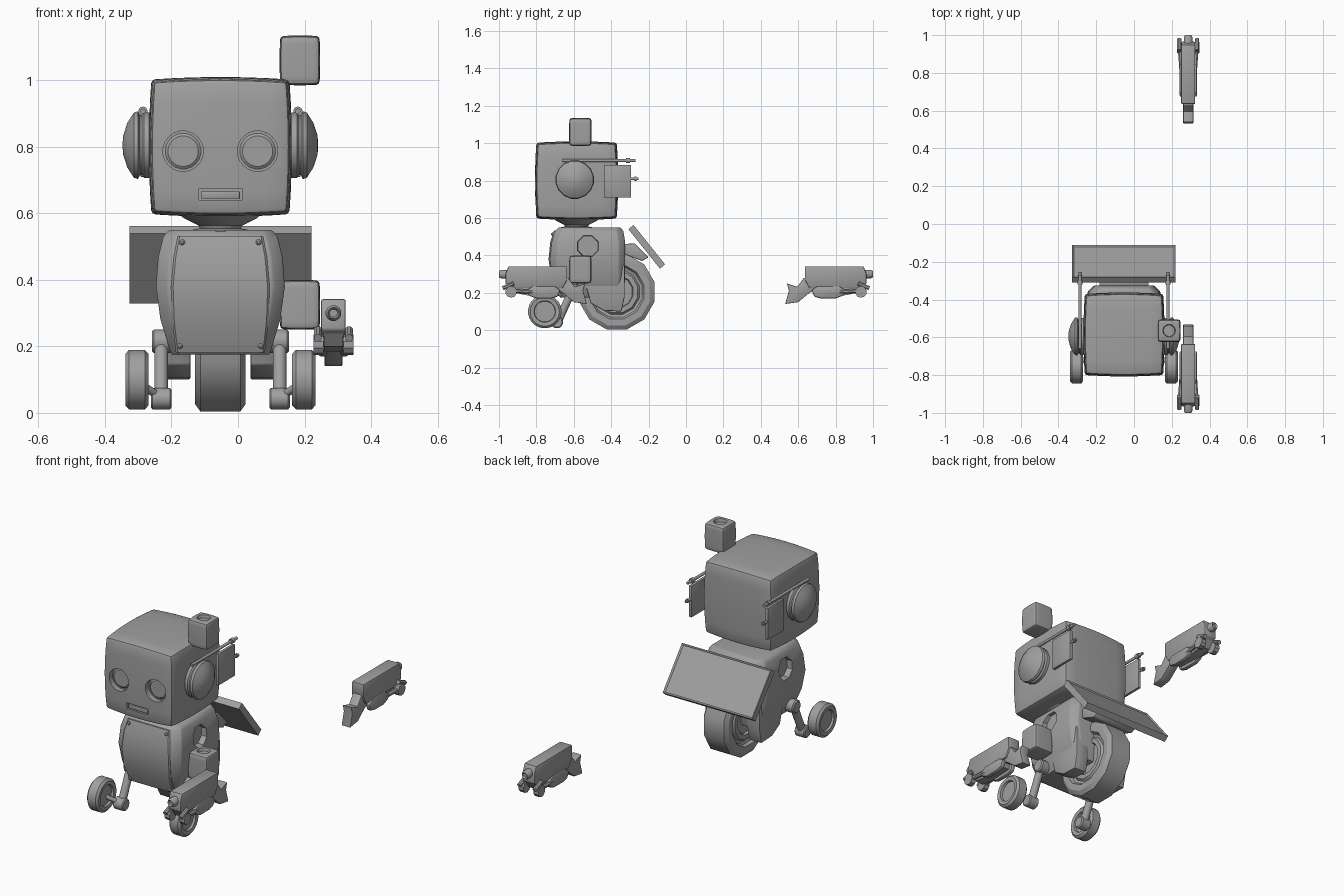
import bpy, bmesh, math
from mathutils import Vector, Matrix

if "Cube" in bpy.data.objects:
    bpy.data.objects.remove(bpy.data.objects["Cube"])

CX, CY = -0.053, -0.585          # robot centre line
grey = bpy.data.materials.new("plain grey")
grey.diffuse_color = (0.35, 0.35, 0.35, 1)
grey.use_nodes = True
grey.node_tree.nodes["Principled BSDF"].inputs["Base Color"].default_value = grey.diffuse_color
cutters = []


def finish(name, bm, bevel=0.0, segments=2):
    bmesh.ops.remove_doubles(bm, verts=bm.verts, dist=1e-5)
    bmesh.ops.recalc_face_normals(bm, faces=bm.faces)
    me = bpy.data.meshes.new(name)
    bm.to_mesh(me)
    bm.free()
    me.materials.append(grey)
    ob = bpy.data.objects.new(name, me)
    bpy.context.collection.objects.link(ob)
    if bevel:
        m = ob.modifiers.new("bevel", 'BEVEL')
        m.width, m.segments, m.limit_method = bevel, segments, 'ANGLE'
        m.angle_limit = math.radians(35)
    return ob


def box(name, c, size, bevel=0.0, bulge=0.0):
    """Box whose sides can swell outward in the middle."""
    bm = bmesh.new()
    bmesh.ops.create_cube(bm, size=2)
    if bulge:
        bmesh.ops.subdivide_edges(bm, edges=bm.edges, cuts=5, use_grid_fill=True)
    for v in bm.verts:
        x, y, z = v.co
        k = (1 - bulge * (y*y + z*z) / 2, 1 - bulge * (x*x + z*z) / 2, 1 - bulge * (x*x + y*y) / 2)
        v.co = [c[i] + v.co[i] * k[i] * size[i] / 2 for i in range(3)]
    return finish(name, bm, bevel)


def bridge(bm, rings, closed_ends=True):
    for a, b in zip(rings, rings[1:]):
        n = len(a)
        for i in range(n):
            bm.faces.new((a[i], a[(i+1) % n], b[(i+1) % n], b[i]))
    if closed_ends:
        bm.faces.new(rings[0])
        bm.faces.new(rings[-1])


def lathe(name, c, axis, profile, sides=24):
    """Spin (radius, height) points around an axis direction through c."""
    q = Vector(axis).to_track_quat('Z', 'Y')
    bm = bmesh.new()
    rings = []
    for r, h in profile:
        rings.append([bm.verts.new(Vector(c) + q @ Vector((
            r * math.cos(math.tau * (i + .5) / sides), r * math.sin(math.tau * (i + .5) / sides), h)))
            for i in range(sides)])
    bridge(bm, rings)
    return finish(name, bm)


def rod(name, a, b, r, sides=14):
    d = Vector(b) - Vector(a)
    return lathe(name, a, d, [(r, 0), (r, d.length)], sides)


def prism(name, x0, x1, pts, bevel=0.0):
    """Side profile of (y, z) points extruded across x."""
    bm = bmesh.new()
    bridge(bm, [[bm.verts.new((x, y, z)) for y, z in pts] for x in (x0, x1)])
    return finish(name, bm, bevel)


def loft(name, rows, bevel=0.0):
    """Chamfered rectangles (z, half width, front y, back y, corner) stacked upward."""
    bm = bmesh.new()
    rings = []
    for z, w, f, b, k in rows:
        pts = [(-w + k, f), (w - k, f), (w, f + k), (w, b - k),
               (w - k, b), (-w + k, b), (-w, b - k), (-w, f + k)]
        rings.append([bm.verts.new((CX + x, y, z)) for x, y in pts])
    bridge(bm, rings)
    return finish(name, bm, bevel)


def cut(target, cutter):
    m = target.modifiers.new("cut", 'BOOLEAN')
    m.object, m.operation, m.solver = cutter, 'DIFFERENCE', 'EXACT'
    cutter.hide_render = True
    cutters.append(cutter)


# Head with recessed eyes and mouth
head = box("head", (CX, CY, 0.8), (0.43, 0.445, 0.42), 0.012, 0.07)
for s in (-1, 1):
    ex = CX + s * 0.112
    cut(head, lathe("eye_cutter", (ex, -0.9, 0.787), (0, 1, 0), [(0.061, 0), (0.061, 0.125)], 20))
    lathe("eye", (ex, -0.772, 0.787), (0, -1, 0), [(0.054, -0.01), (0.054, 0.003), (0.046, 0.009)], 20)
cut(head, box("mouth_cutter", (CX, -0.84, 0.657), (0.13, 0.12, 0.034)))
box("mouth", (CX, -0.785, 0.655), (0.118, 0.03, 0.022), 0.003)

# Neck
lathe("neck", (CX, CY, 0.535), (0, 0, 1), [(0.1, 0), (0.1, 0.012), (0.062, 0.02), (0.066, 0.028),
      (0.11, 0.05), (0.125, 0.062), (0.125, 0.07)])

# Ears, aerial rods and flaps
for s in (-1, 1):
    def X(d):
        return CX + s * d
    lathe("ear", (X(0.2), -0.595, 0.805), (s, 0, 0), [(0.085, 0), (0.1, 0.014), (0.1, 0.03), (0.092, 0.036),
          (0.092, 0.042), (0.104, 0.048), (0.1, 0.06), (0.068, 0.08), (0.03, 0.092), (0.008, 0.094)], 16)
    rod("aerial", (X(0.233), -0.66, 0.907), (X(0.233), -0.27, 0.907), 0.008)
    rod("aerial_tip", (X(0.233), -0.32, 0.907), (X(0.233), -0.30, 0.907), 0.014)
    rod("flap_pin", (X(0.233), -0.31, 0.81), (X(0.233), -0.255, 0.81), 0.007)
    rod("flap_pin_tip", (X(0.233), -0.275, 0.81), (X(0.233), -0.265, 0.81), 0.011)
    box("ear_flap", (X(0.233), -0.367, 0.797), (0.016, 0.145, 0.175), 0.003)

# Loose cubes with a round dish on top
for z, nm in ((1.06, "top_cube"), (0.325, "shoulder_cube")):
    cube = box(nm, (0.186, -0.565, z), (0.122, 0.12, 0.15), 0.01, 0.06)
    cut(cube, lathe(nm + "_cutter", (0.186, -0.565, z + 0.058), (0, 0, 1), [(0.03, 0), (0.042, 0.05)], 16))

# Body with arm sockets and chest plate
body = loft("body", [(0.175, 0.148, -0.675, -0.335, 0.03), (0.28, 0.18, -0.715, -0.325, 0.035),
                     (0.38, 0.194, -0.727, -0.325, 0.035), (0.47, 0.187, -0.718, -0.325, 0.035),
                     (0.53, 0.172, -0.70, -0.335, 0.035), (0.55, 0.155, -0.68, -0.35, 0.03)], 0.006)
loft("chest_plate", [(0.182, 0.134, -0.683, -0.64, 0.006), (0.28, 0.145, -0.723, -0.64, 0.006),
                     (0.38, 0.148, -0.735, -0.64, 0.006), (0.47, 0.14, -0.726, -0.64, 0.006),
                     (0.532, 0.128, -0.706, -0.64, 0.006)])
for s in (-1, 1):
    cut(body, lathe("socket_cutter", (CX + s * 0.16, -0.525, 0.45), (s, 0, 0), [(0.058, 0), (0.066, 0.08)], 8))
    for d, y, z in ((0.115, -0.713, 0.513), (0.122, -0.693, 0.2)):
        lathe("rivet", (CX + s * d, y, z), (0, -1, 0), [(0.009, -0.01), (0.009, 0.004), (0.004, 0.009)], 8)

# Skirts beside the drive wheel
for s in (-1, 1):
    prism("wheel_skirt", CX + s * 0.09, CX + s * 0.167, [(-0.6, 0.3), (-0.53, 0.22), (-0.51, 0.145),
          (-0.44, 0.105), (-0.345, 0.10), (-0.328, 0.18), (-0.328, 0.35)], 0.006)

# Drive wheel
half = [(0.04, 0.05), (0.085, 0.05), (0.09, 0.066), (0.115, 0.066), (0.125, 0.055),
        (0.14, 0.06), (0.15, 0.076), (0.185, 0.076), (0.208, 0.06)]
lathe("drive_wheel", (CX, -0.37, 0.205), (1, 0, 0), [(r, -h) for r, h in half] + half[::-1], 12)

# Stabiliser legs and wheels
tyre = [(0.03, 0.02), (0.055, 0.02), (0.058, 0.032), (0.078, 0.035), (0.09, 0.024)]
for s in (-1, 1):
    x = CX + s * 0.178
    lathe("leg_hinge", (x, -0.6, 0.215), (s, 0, 0), [(0.03, -0.05), (0.036, -0.045), (0.036, 0.022), (0.03, 0.028)], 16)
    rod("leg_strut", (x, -0.605, 0.22), (x, -0.685, 0.045), 0.021)
    lathe("leg_foot", (x, -0.69, 0.043), (s, 0, 0), [(0.027, -0.031), (0.033, -0.026), (0.033, 0.026), (0.027, 0.031)], 16)
    rod("wheel_axle", (x, -0.69, 0.045), (CX + s * 0.245, -0.745, 0.09), 0.012)
    lathe("side_wheel", (CX + s * 0.251, -0.755, 0.1), (1, 0, 0), [(r, -h) for r, h in tyre] + tyre[::-1], 24)

# Tilted back panel with sunken face, and its bracket
bm = bmesh.new()
bmesh.ops.create_cube(bm, size=1)
for v in bm.verts:
    v.co = Vector((v.co.x * 0.548, v.co.y * 0.27, v.co.z * 0.036))
bm.normal_update()
top = [f for f in bm.faces if f.normal.z > 0.9]
bmesh.ops.inset_region(bm, faces=top, thickness=0.012, depth=0)
bmesh.ops.translate(bm, verts=top[0].verts, vec=(0, 0, -0.007))
bmesh.ops.transform(bm, verts=bm.verts, matrix=Matrix.Translation((CX, -0.21, 0.446)) @ Matrix.Rotation(-math.atan2(40, 32), 4, 'X'))
finish("back_panel", bm)
prism("panel_bracket", CX - 0.13, CX + 0.13, [(-0.34, 0.46), (-0.275, 0.465), (-0.2, 0.39), (-0.235, 0.37), (-0.34, 0.41)], 0.005)

# Forearms, one facing each way
GX = 0.287
for f in (1, -1):
    def P(pts):
        return [(f * y, z) for y, z in pts]
    prism("forearm", GX - 0.037, GX + 0.037, P([(-0.95, 0.342), (-0.635, 0.342), (-0.635, 0.27),
          (-0.66, 0.225), (-0.93, 0.225), (-0.965, 0.25), (-0.965, 0.3)]), 0.006)
    prism("forearm_claw", GX - 0.027, GX + 0.027, P([(-0.68, 0.28), (-0.63, 0.28), (-0.595, 0.232), (-0.54, 0.25),
          (-0.55, 0.21), (-0.53, 0.14), (-0.6, 0.15), (-0.66, 0.2), (-0.7, 0.22)]), 0.004)
    lathe("muzzle", (GX, f * -0.95, 0.3), (0, -f, 0), [(0.024, 0), (0.024, 0.038), (0.017, 0.05), (0.012, 0.04)], 12)
    prism("forearm_keel", GX - 0.028, GX + 0.028, P([(-0.95, 0.24), (-0.68, 0.24), (-0.7, 0.19), (-0.84, 0.185), (-0.92, 0.2)]))
    for s in (-1, 1):
        prism("forearm_pad", GX + s * 0.02, GX + s * 0.046, P([(-0.85, 0.215), (-0.82, 0.235), (-0.7, 0.235),
              (-0.672, 0.215), (-0.685, 0.18), (-0.72, 0.17), (-0.8, 0.17), (-0.84, 0.185)]), 0.008)
        rod("forearm_rail", (GX + s * 0.045, f * -0.94, 0.212), (GX + s * 0.036, f * -0.82, 0.205), 0.012, 8)
        rod("forearm_joint", (GX + s * 0.03, f * -0.935, 0.205), (GX + s * 0.06, f * -0.935, 0.205), 0.031, 10)
        rod("forearm_lug", (GX + s * 0.047, f * -0.98, 0.225), (GX + s * 0.047, f * -0.92, 0.25), 0.012, 8)

# Apply modifiers, drop the cutters, shade smooth with sharp edges
dg = bpy.context.evaluated_depsgraph_get()
baked = {o: bpy.data.meshes.new_from_object(o.evaluated_get(dg)) for o in bpy.data.objects if o.modifiers}
for o, me in baked.items():
    o.modifiers.clear()
    o.data = me
for c in cutters:
    bpy.data.objects.remove(c)
for o in bpy.data.objects:
    o.select_set(True)
    bpy.context.view_layer.objects.active = o
bpy.ops.object.shade_smooth_by_angle(angle=math.radians(30))
